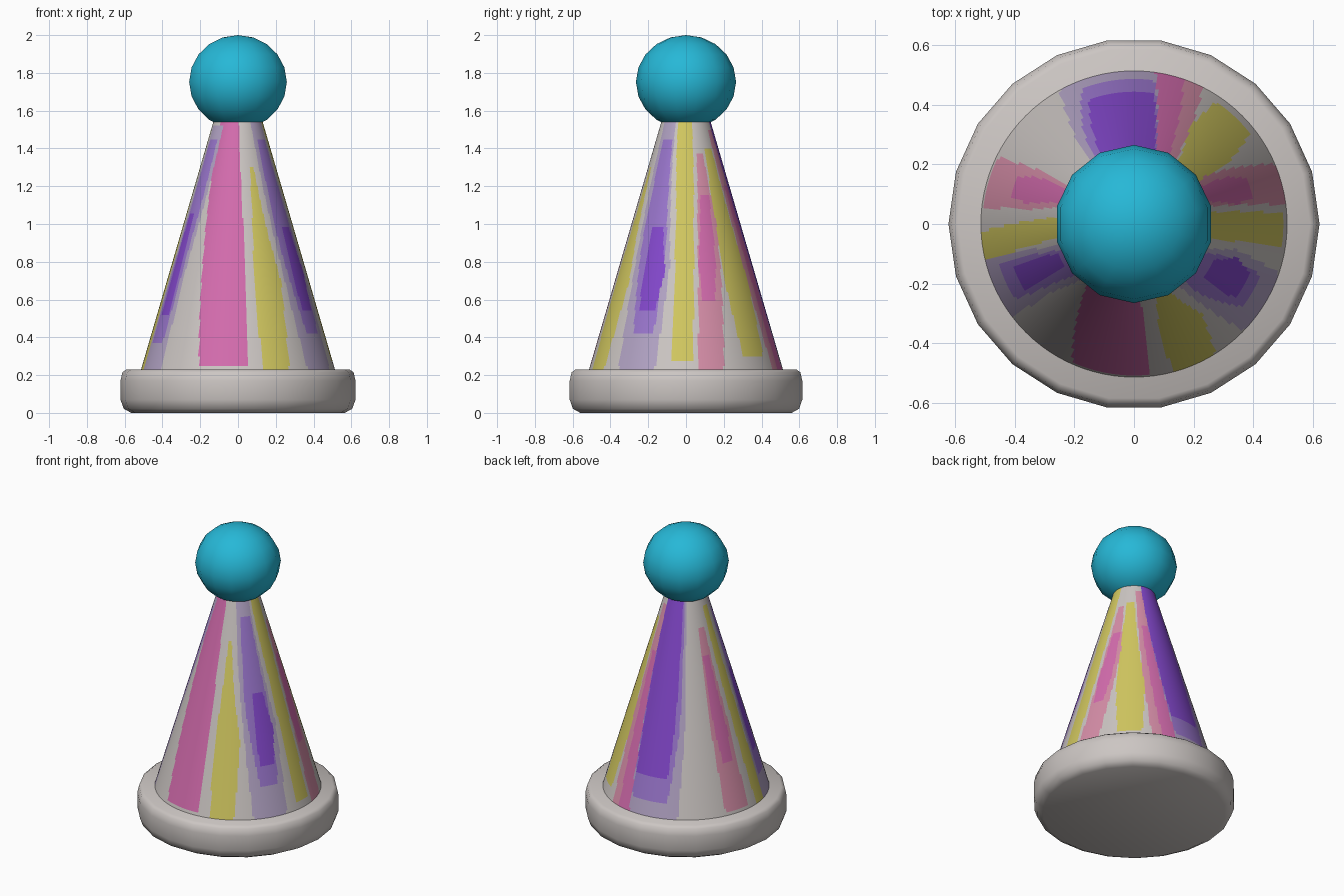
import bpy, bmesh, math

if "Cube" in bpy.data.objects:
    bpy.data.objects.remove(bpy.data.objects["Cube"])


def material(name, rgb):
    """Flat material from 0-255 display values, stored as linear."""
    m = bpy.data.materials.new(name)
    lin = [((c / 255 + 0.055) / 1.055) ** 2.4 for c in rgb]
    m.diffuse_color = (*lin, 1)
    m.use_nodes = True
    m.node_tree.nodes["Principled BSDF"].inputs["Base Color"].default_value = m.diffuse_color
    return m


MATS = {
    "grey": material("warm_grey", (204, 198, 195)),
    "yellow": material("yellow", (210, 200, 96)),
    "light_pink": material("light_pink", (214, 142, 168)),
    "pink": material("pink", (212, 108, 174)),
    "lilac": material("lilac", (178, 163, 196)),
    "purple": material("purple", (154, 118, 205)),
    "violet": material("violet", (132, 72, 205)),
    "cyan": material("cyan", (38, 184, 215)),
}
NAMES = list(MATS)


def finish(name, bm, mats, angle=40):
    me = bpy.data.meshes.new(name)
    bmesh.ops.recalc_face_normals(bm, faces=bm.faces)
    bm.to_mesh(me)
    bm.free()
    ob = bpy.data.objects.new(name, me)
    bpy.context.collection.objects.link(ob)
    for m in mats:
        me.materials.append(m)
    bpy.ops.object.select_all(action='DESELECT')
    ob.select_set(True)
    bpy.context.view_layer.objects.active = ob
    bpy.ops.object.shade_smooth_by_angle(angle=math.radians(angle))
    return ob


def lathe(bm, profile, sides):
    """Capped revolved surface from (radius, z) points."""
    rings = [[bm.verts.new((r * math.cos(2 * math.pi * i / sides),
                            r * math.sin(2 * math.pi * i / sides), z))
              for i in range(sides)] for r, z in profile]
    for a, b in zip(rings, rings[1:]):
        for i in range(sides):
            j = (i + 1) % sides
            bm.faces.new((a[i], a[j], b[j], b[i]))
    bm.faces.new(rings[0][::-1])
    bm.faces.new(rings[-1])


# Brim: thick disc with bevelled edges
bm = bmesh.new()
lathe(bm, [(0.565, 0), (0.605, 0.022), (0.622, 0.07), (0.622, 0.17),
           (0.612, 0.215), (0.59, 0.23)], 22)
finish("brim", bm, [MATS["grey"]], 50)

# Stripes: keys are (height, start angle, end angle); later layers cover earlier
YELLOW = [
    [(0.23, -75, -58), (0.7, -77, -53), (1.3, -72, -66)],
    [(0.27, -9, 4), (1.0, -10, 8), (1.56, -19, 14)],
    [(0.30, 38, 56), (0.7, 33, 60), (1.4, 34, 51)],
    [(0.23, 183, 194), (0.8, 178, 192), (1.5, 171, 187)],
]
LIGHT_PINK = [
    [(0.23, 7, 23), (1.0, 12, 34), (1.37, 18, 30)],
    [(0.23, 63, 82), (1.5, 54, 74)],
    [(0.25, 154, 174), (0.8, 150, 172), (1.37, 150, 164)],
]
PINK = [
    [(0.24, -114, -84), (0.9, -124, -84), (1.56, -136, -88)],
    [(0.60, 12, 22), (0.8, 11, 27), (1.16, 18, 30)],
    [(0.23, 71, 82), (1.2, 62, 76)],
    [(0.55, 158, 168), (0.75, 154, 169), (1.2, 152, 163)],
]
LILAC = [
    [(0.23, -44, -19), (0.8, -50, -14), (1.56, -60, -25)],
    [(0.23, 82, 119), (0.8, 77, 124), (1.56, 68, 126)],
    [(0.23, 193, 217), (0.8, 194, 220), (1.52, 198, 235)],
]
PURPLE = [
    [(0.42, -37, -22), (0.9, -47, -19), (1.45, -50, -27)],
    [(0.32, 82, 111), (0.8, 77, 119), (1.56, 68, 122)],
    [(0.36, 196, 212), (0.8, 197, 216), (1.45, 202, 226)],
]
VIOLET = [
    [(0.55, -36, -23), (0.75, -38, -18), (0.98, -38, -24)],
    [(0.48, 81, 110), (0.8, 78, 114), (1.56, 68, 118)],
    [(0.52, 200, 211), (0.8, 199, 212), (1.05, 201, 211)],
]
LAYERS = [("yellow", YELLOW), ("light_pink", LIGHT_PINK), ("pink", PINK),
          ("lilac", LILAC), ("purple", PURPLE), ("violet", VIOLET)]


def inside(keys, z, ang):
    for (z0, a0, b0), (z1, a1, b1) in zip(keys, keys[1:]):
        if z0 <= z <= z1:
            t = (z - z0) / (z1 - z0)
            lo, hi = a0 + (a1 - a0) * t, b0 + (b1 - b0) * t
            return (ang - lo) % 360 <= hi - lo
    return False


# Cone: fine grid so the painted stripes get clean edges
ROWS, Z0, Z1, R0, R1 = 56, 0.2, 1.57, 0.522, 0.122
bm = bmesh.new()
lathe(bm, [(R0 + (R1 - R0) * k / ROWS, Z0 + (Z1 - Z0) * k / ROWS)
           for k in range(ROWS + 1)], 240)
for f in bm.faces:
    c = f.calc_center_median()
    if len(f.verts) > 4:
        continue
    ang = math.degrees(math.atan2(c.y, c.x))
    for name, stripes in LAYERS:
        if any(inside(s, c.z, ang) for s in stripes):
            f.material_index = NAMES.index(name)
finish("cone", bm, [MATS[n] for n in NAMES])

# Pompom: low-poly ball on the tip
bm = bmesh.new()
bmesh.ops.create_uvsphere(bm, u_segments=14, v_segments=10, radius=1)
for v in bm.verts:
    v.co = (v.co.x * 0.265, v.co.y * 0.265, 1.752 + v.co.z * 0.248)
finish("pompom", bm, [MATS["cyan"]], 60)
